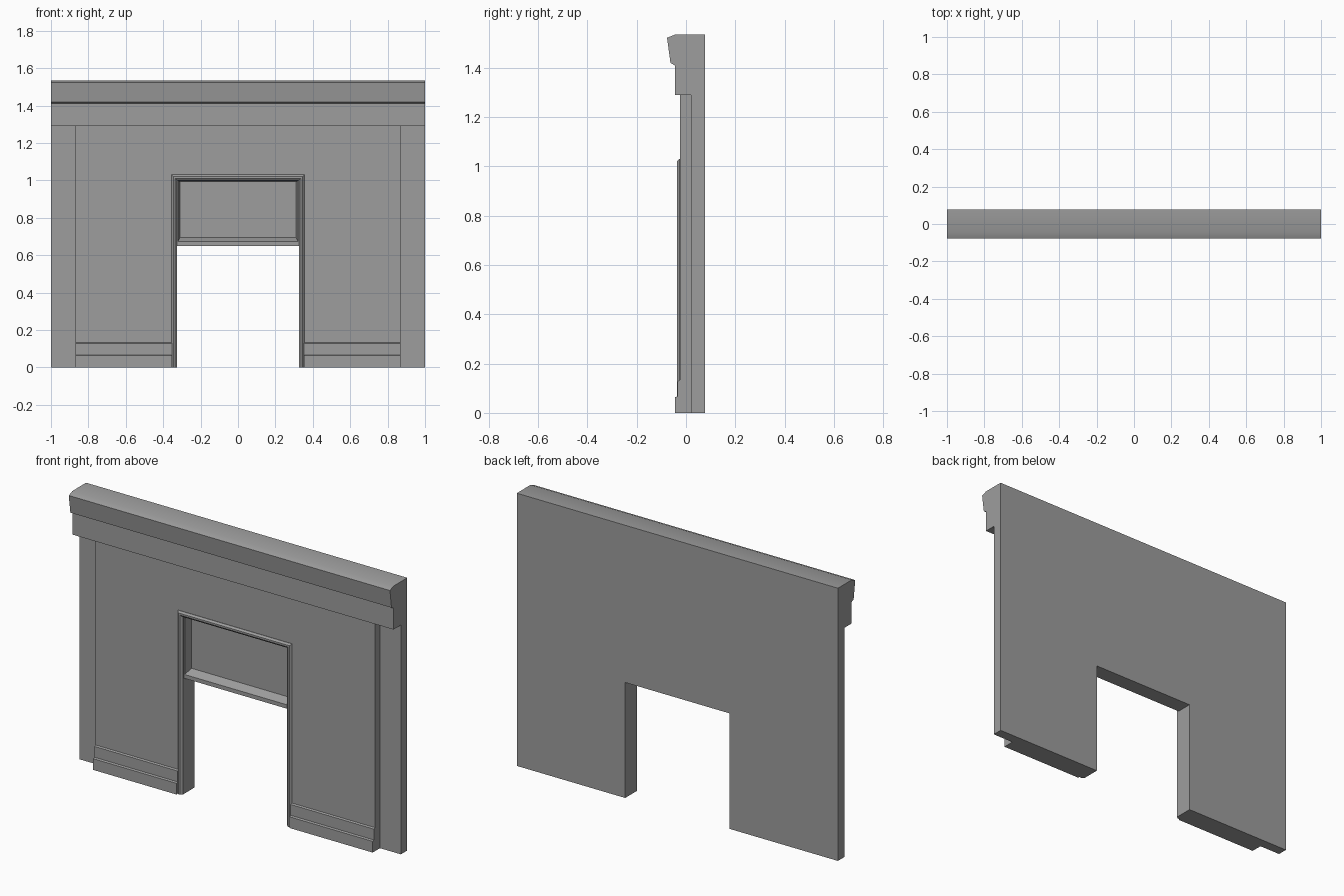
import bpy, bmesh, math

cube = bpy.data.objects.get("Cube")
if cube:
    bpy.data.objects.remove(cube, do_unlink=True)

# One flat stone colour
stone = bpy.data.materials.new("grey_plaster")
stone.use_nodes = True
colour = (0.34, 0.34, 0.34, 1)
stone.diffuse_color = colour
stone.node_tree.nodes["Principled BSDF"].inputs["Base Color"].default_value = colour


def loft(name, rings):
    """Closed solid through successive rings of equal point count."""
    bm = bmesh.new()
    loops = [[bm.verts.new(p) for p in ring] for ring in rings]
    n = len(loops[0])
    for a, b in zip(loops, loops[1:]):
        for i in range(n):
            j = (i + 1) % n
            bm.faces.new((a[i], a[j], b[j], b[i]))
    bm.faces.new(loops[0])
    bm.faces.new(loops[-1])
    bmesh.ops.recalc_face_normals(bm, faces=bm.faces)
    mesh = bpy.data.meshes.new(name)
    bm.to_mesh(mesh)
    bm.free()
    mesh.materials.append(stone)
    obj = bpy.data.objects.new(name, mesh)
    bpy.context.collection.objects.link(obj)
    return obj


def extrude_x(name, profile, x0, x1):
    return loft(name, [[(x, y, z) for y, z in profile] for x in (x0, x1)])


def rect(y, half, z0, z1):
    return [(-half, y, z0), (half, y, z0), (half, y, z1), (-half, y, z1)]


def combine(target, other, operation):
    """Apply a boolean and discard the helper solid."""
    other.hide_render = True
    mod = target.modifiers.new(operation, 'BOOLEAN')
    mod.operation, mod.object, mod.solver = operation, other, 'EXACT'
    bpy.context.view_layer.objects.active = target
    bpy.ops.object.modifier_apply(modifier=mod.name)
    bpy.data.objects.remove(other, do_unlink=True)


# Wall with cornice, as one side profile
wall = extrude_x("wall_and_cornice", [
    (0.077, 0), (0.02, 0), (0.02, 1.29), (-0.045, 1.29), (-0.045, 1.41),
    (-0.063, 1.42), (-0.077, 1.522), (-0.045, 1.535), (0.077, 1.535)], -1, 1)

# Raised middle panel, doorway and recessed transom
combine(wall, loft("middle_panel", [rect(-0.025, 0.87, 0, 1.35),
                                    rect(0.05, 0.87, 0, 1.35)]), 'UNION')
combine(wall, loft("doorway", [rect(-0.2, 0.325, -0.1, 0.65),
                               rect(0.2, 0.325, -0.1, 0.65)]), 'DIFFERENCE')
combine(wall, loft("transom_face", [rect(-0.2, 0.325, 0.6, 1.0),
                                    rect(-0.015, 0.325, 0.6, 1.0)]), 'DIFFERENCE')
combine(wall, loft("transom_recess", [rect(-0.05, 0.321, 0.672, 0.998),
                                      rect(-0.015, 0.321, 0.672, 0.998),
                                      rect(0.03, 0.311, 0.693, 0.993)]), 'DIFFERENCE')

# Moulded door surround, mitred at the corners
trim = [(0, -0.02), (0, -0.027), (0.011, -0.037), (0.021, -0.037),
        (0.03, -0.027), (0.03, -0.02)]
stations = [(-1, 0), (-1, 1), (1, 1), (1, 0)]
surround = loft("door_surround", [
    [(side * (0.325 + o), y, top * (1.0 + o)) for o, y in trim]
    for side, top in stations])

# Stepped skirting on both sides of the door
skirting = [(-0.015, 0), (-0.045, 0), (-0.045, 0.063), (-0.034, 0.067),
            (-0.034, 0.128), (-0.025, 0.133), (-0.015, 0.133)]
for label, side in (("left", 1), ("right", -1)):
    extrude_x(label + "_skirting", skirting, side * 0.352, side * 0.87)

# Soften only the shallow slope on the cornice top
bpy.ops.object.select_all(action='DESELECT')
wall.select_set(True)
bpy.context.view_layer.objects.active = wall
bpy.ops.object.shade_smooth_by_angle(angle=math.radians(25))
